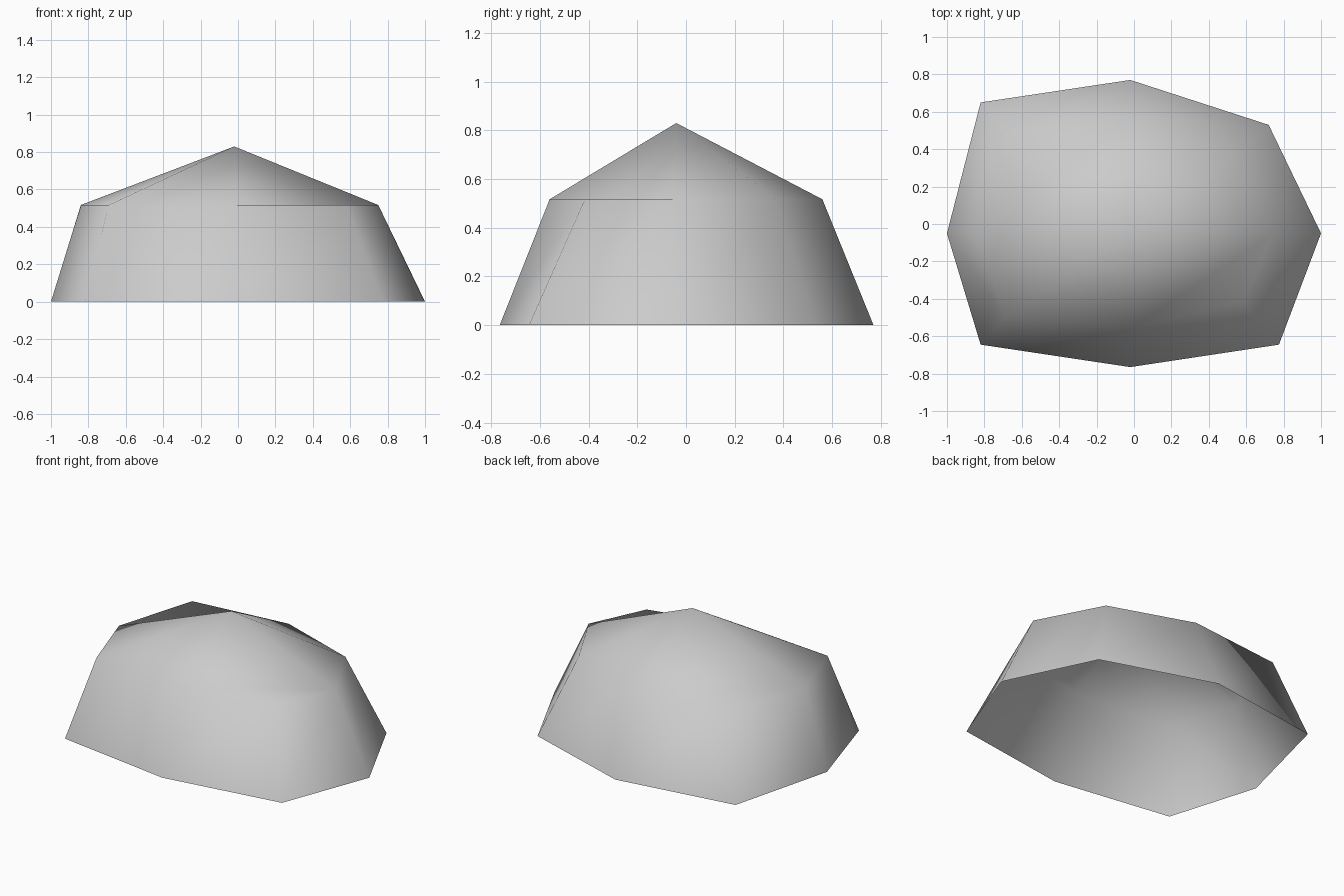
import bpy
import bmesh

if "Cube" in bpy.data.objects:
    bpy.data.objects.remove(bpy.data.objects["Cube"], do_unlink=True)

# Stone colour
stone = bpy.data.materials.new("stone_grey")
stone.use_nodes = True
grey = (0.6, 0.6, 0.6, 1)
stone.diffuse_color = grey
stone.node_tree.nodes["Principled BSDF"].inputs["Base Color"].default_value = grey

# Irregular eight-sided outlines, counter-clockwise from +x
base = [(1, -.05), (.72, .53), (-.02, .77), (-.82, .65),
        (-1, -.05), (-.82, -.645), (-.02, -.765), (.775, -.645)]
shoulder = [(.75, -.05), (.53, .37), (-.02, .56), (-.68, .49),
            (-.84, -.05), (-.69, -.5), (-.02, -.56), (.58, -.415)]

bm = bmesh.new()
low = [bm.verts.new((x, y, 0)) for x, y in base]
high = [bm.verts.new((x, y, .517)) for x, y in shoulder]
peak = bm.verts.new((-.02, -.04, .83))

# Sloping walls, open underneath
for i in range(len(low)):
    j = (i + 1) % len(low)
    bm.faces.new((low[i], low[j], high[j], high[i]))

# Two flat corner ledges, one at the back right and one at the front left
ledges = (3, 7)
for i in ledges:
    bm.faces.new((high[i - 1], high[i], high[(i + 1) % len(high)]))

# Roof fan over the remaining shoulder corners
rim = [v for i, v in enumerate(high) if i not in ledges]
for i, corner in enumerate(rim):
    bm.faces.new((corner, rim[(i + 1) % len(rim)], peak))

for face in bm.faces:
    face.smooth = True

mesh = bpy.data.meshes.new("boulder_shell")
bm.to_mesh(mesh)
bm.free()
mesh.materials.append(stone)
boulder = bpy.data.objects.new("boulder_shell", mesh)
bpy.context.collection.objects.link(boulder)
